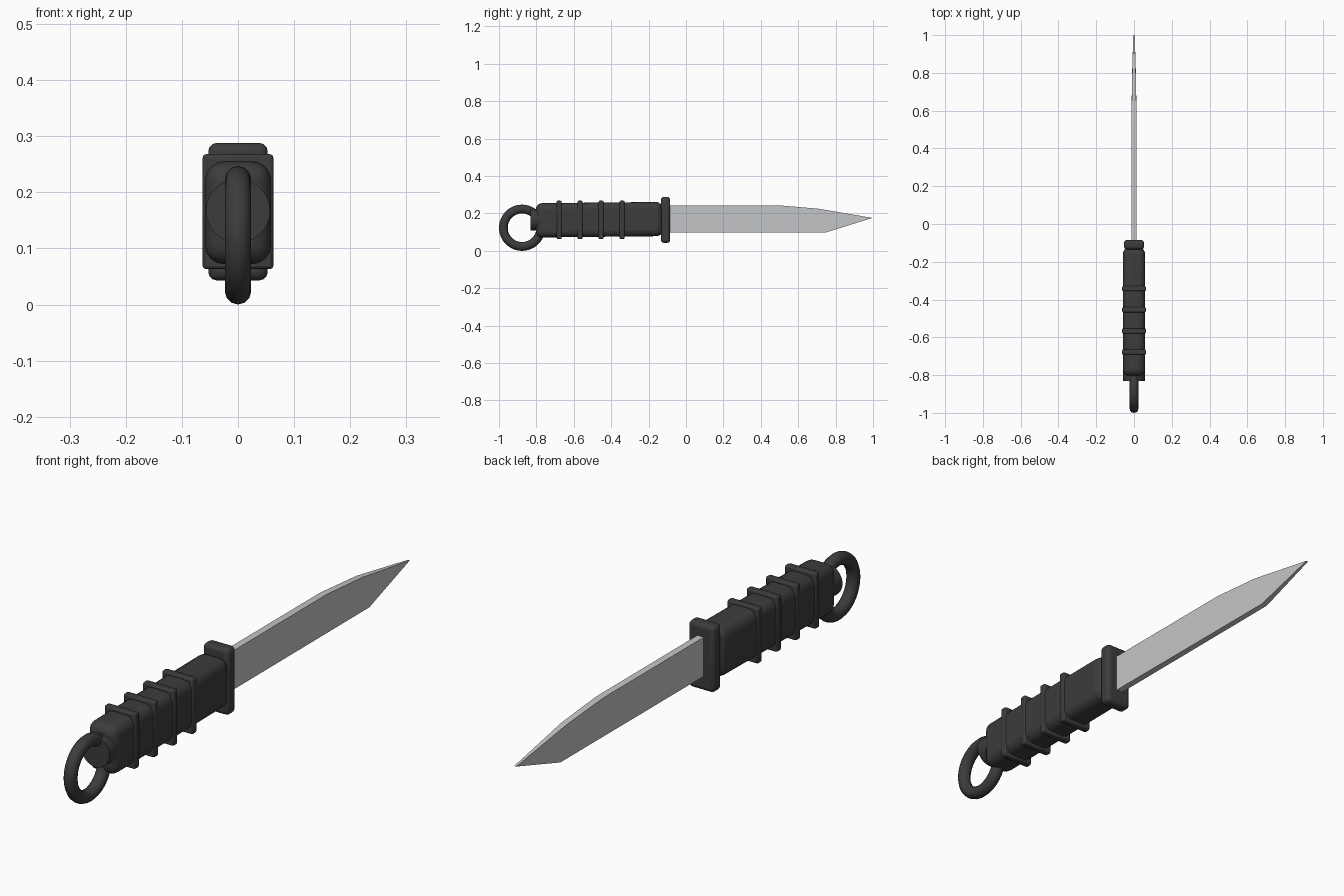
import bpy, bmesh, math

if "Cube" in bpy.data.objects:
    bpy.data.objects.remove(bpy.data.objects["Cube"])


def material(name, rgb):
    m = bpy.data.materials.new(name)
    m.diffuse_color = (*rgb, 1)
    m.use_nodes = True
    m.node_tree.nodes["Principled BSDF"].inputs["Base Color"].default_value = m.diffuse_color
    return m


BLACK = material("dark_grip", (0.045, 0.045, 0.045))
STEEL = material("steel", (0.55, 0.56, 0.57))


def finish(obj, name, mat, bevel=0, segments=3):
    obj.name = name
    obj.data.materials.append(mat)
    if bevel:
        mod = obj.modifiers.new("bevel", "BEVEL")
        mod.width, mod.segments = bevel, segments
    bpy.ops.object.select_all(action="DESELECT")
    obj.select_set(True)
    bpy.context.view_layer.objects.active = obj
    bpy.ops.object.shade_smooth_by_angle(angle=math.radians(40))
    return obj


def block(name, x, y0, y1, z0, z1, bevel, segments=3):
    """Rounded box: half-width x, spans in y and z."""
    bpy.ops.mesh.primitive_cube_add(size=1, location=(0, (y0 + y1) / 2, (z0 + z1) / 2))
    obj = bpy.context.object
    obj.scale = (2 * x, y1 - y0, z1 - z0)
    bpy.ops.object.transform_apply(location=False, rotation=False, scale=True)
    return finish(obj, name, BLACK, bevel, segments)


# Handle, tilted very slightly upward to the guard
handle = block("handle", 0.059, -0.803, -0.125, 0.075, 0.258, 0.034, 4)
handle.rotation_euler.x = math.radians(0.6)

# Four grip bands
for i in range(4):
    y = -0.678 + 0.112 * i
    block(f"grip_band_{i + 1}", 0.063, y - 0.0135, y + 0.0135, 0.063, 0.268, 0.006, 2)

# Guard
block("guard", 0.053, -0.134, -0.085, 0.043, 0.288, 0.015, 3)

# Pommel disc
bpy.ops.mesh.primitive_cylinder_add(vertices=32, radius=0.057, depth=0.09,
                                    location=(0, -0.787, 0.167),
                                    rotation=(math.pi / 2, 0, 0))
finish(bpy.context.object, "pommel", BLACK)

# Lanyard ring
bpy.ops.mesh.primitive_torus_add(major_segments=48, minor_segments=12,
                                 major_radius=0.1, minor_radius=0.0235,
                                 location=(0, -0.8765, 0.1235),
                                 rotation=(0, math.pi / 2, 0))
finish(bpy.context.object, "lanyard_ring", BLACK)

# Blade: outline points (y, z, half thickness), thinning to the tip
outline = [(-0.11, 0.099, 0.013), (0.75, 0.099, 0.0115), (0.997, 0.176, 0.004),
           (0.71, 0.225, 0.0115), (0.50, 0.243, 0.013), (-0.11, 0.243, 0.013)]
bm = bmesh.new()
sides = [[bm.verts.new((s * h, y, z)) for y, z, h in outline] for s in (1, -1)]
for v in sides:
    for idx in ((0, 1, 4, 5), (1, 3, 4), (1, 2, 3)):
        bm.faces.new([v[i] for i in idx])
a, b = sides
for i in range(6):
    j = (i + 1) % 6
    bm.faces.new((a[i], a[j], b[j], b[i]))
bmesh.ops.recalc_face_normals(bm, faces=bm.faces)
mesh = bpy.data.meshes.new("blade")
bm.to_mesh(mesh)
bm.free()
blade = bpy.data.objects.new("blade", mesh)
bpy.context.collection.objects.link(blade)
finish(blade, "blade", STEEL)
